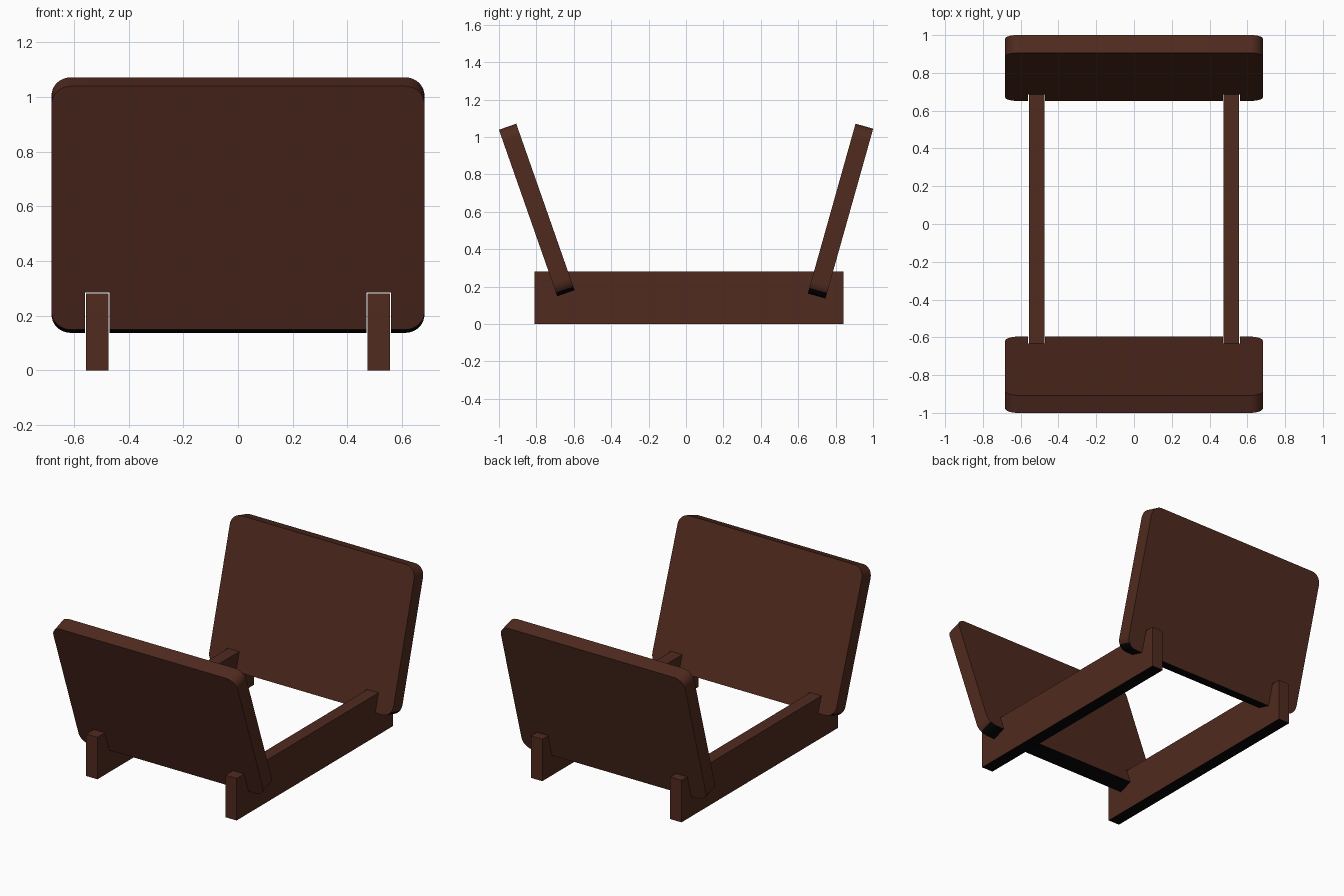
import bpy
import math
from mathutils import Matrix

cube = bpy.data.objects.get("Cube")
if cube:
    bpy.data.objects.remove(cube, do_unlink=True)


def make_material(name, colour):
    mat = bpy.data.materials.new(name)
    mat.use_nodes = True
    mat.diffuse_color = colour
    mat.node_tree.nodes["Principled BSDF"].inputs["Base Color"].default_value = colour
    return mat


wood = make_material("dark brown wood", (0.08, 0.0235, 0.0135, 1))
underside = make_material("black underside", (0.002, 0.0015, 0.0015, 1))

RAIL_X, RAIL_W, RAIL_H = 0.515, 0.083, 0.281
RAIL_FRONT, RAIL_BACK = -0.81, 0.843
GAP = 0.0035


def add_object(name, verts, faces):
    mesh = bpy.data.meshes.new(name)
    mesh.from_pydata(verts, [], faces)
    mesh.materials.append(wood)
    mesh.materials.append(underside)
    obj = bpy.data.objects.new(name, mesh)
    bpy.context.collection.objects.link(obj)
    return obj


def paint_underside(obj):
    """Black on every face that points down."""
    for face in obj.data.polygons:
        face.material_index = 1 if face.normal.z < -0.6 else 0


def extrude_outline(name, outline, thickness):
    """Slab from an xz outline, centred on y = 0."""
    n = len(outline)
    verts = [(x, y, z) for y in (-thickness / 2, thickness / 2) for x, z in outline]
    faces = [list(range(n)), list(range(2 * n - 1, n - 1, -1))]
    faces += [(i, i + n, (i + 1) % n + n, (i + 1) % n) for i in range(n)]
    return add_object(name, verts, faces)


def box(name, x, w, y0, y1, z0, z1):
    obj = extrude_outline(name, [(x - w / 2, z0), (x + w / 2, z0),
                                 (x + w / 2, z1), (x - w / 2, z1)], y1 - y0)
    obj.data.transform(Matrix.Translation((0, (y0 + y1) / 2, 0)))
    return obj


def rounded_rect(width, height, radius, steps=8):
    points = []
    for k, (sx, sz) in enumerate([(1, 1), (-1, 1), (-1, -1), (1, -1)]):
        for i in range(steps + 1):
            a = math.pi / 2 * (k + i / steps)
            points.append((sx * (width / 2 - radius) + radius * math.cos(a),
                           sz * (height / 2 - radius) + radius * math.sin(a)))
    return points


# Leaning boards, notched to sit over the rails
def board(name, y, z, lean):
    obj = extrude_outline(name, rounded_rect(1.364, 0.943, 0.07), 0.098)
    obj.data.transform(Matrix.Translation((0, y, z)) @
                       Matrix.Rotation(math.radians(lean), 4, 'X'))
    for side in (-1, 1):
        cutter = box("notch_cutter", side * RAIL_X, RAIL_W + 2 * GAP,
                     RAIL_FRONT - 0.1, RAIL_BACK + 0.1, -0.1, RAIL_H + GAP)
        cutter.hide_render = True
        mod = obj.modifiers.new("notch", 'BOOLEAN')
        mod.operation = 'DIFFERENCE'
        mod.solver = 'EXACT'
        mod.object = cutter
        bpy.context.view_layer.objects.active = obj
        bpy.ops.object.modifier_apply(modifier=mod.name)
        bpy.data.objects.remove(cutter, do_unlink=True)
    paint_underside(obj)
    bpy.ops.object.select_all(action='DESELECT')
    obj.select_set(True)
    bpy.ops.object.shade_smooth_by_angle(angle=math.radians(30))


board("front_board", -0.798, 0.61, 19.3)
board("back_board", 0.826, 0.604, -15.7)

# Side rails
for side, label in ((-1, "right"), (1, "left")):
    rail = box(label + "_rail", side * RAIL_X, RAIL_W, RAIL_FRONT, RAIL_BACK, 0, RAIL_H)
    paint_underside(rail)
